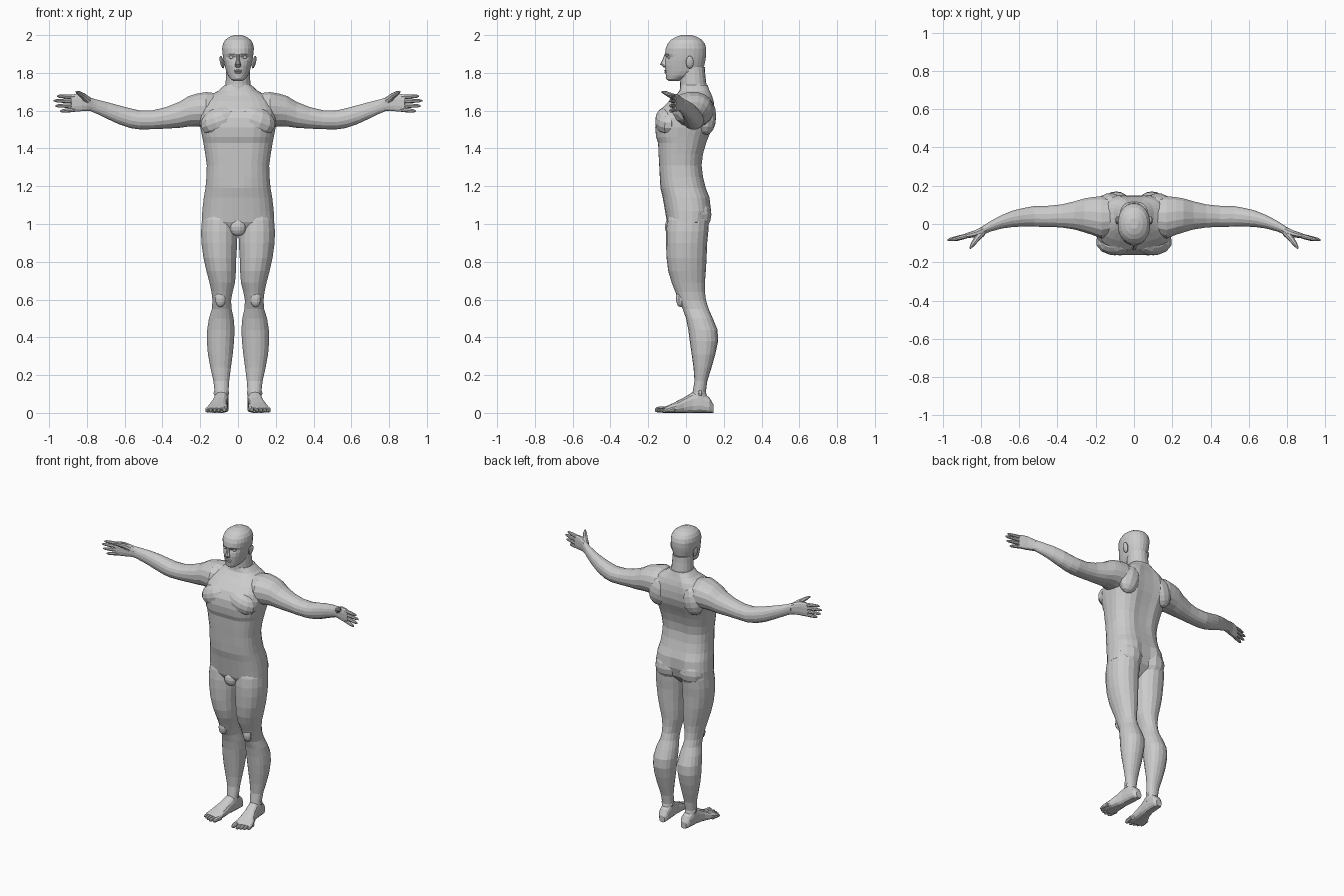
import bpy, bmesh, math
from mathutils import Vector


def loft(name, rings, mirror=False):
    """Skin a list of closed point rings, cap both ends, optionally mirror across x."""
    bm = bmesh.new()
    vs = [[bm.verts.new(p) for p in r] for r in rings]
    n = len(vs[0])
    for a, b in zip(vs, vs[1:]):
        for i in range(n):
            j = (i + 1) % n
            bm.faces.new((a[i], a[j], b[j], b[i]))
    bm.faces.new(vs[0])
    bm.faces.new(vs[-1])
    bmesh.ops.recalc_face_normals(bm, faces=bm.faces)
    me = bpy.data.meshes.new(name)
    bm.to_mesh(me)
    bm.free()
    ob = bpy.data.objects.new(name, me)
    bpy.context.collection.objects.link(ob)
    if mirror:
        ob.modifiers.new("mirror", "MIRROR").use_mirror_merge = False
    return ob


def oval(c, u, v, n=16, p=2.0):
    """Superellipse ring around c spanned by u and v."""
    c, u, v = Vector(c), Vector(u), Vector(v)
    out = []
    for i in range(n):
        a = 2 * math.pi * (i + 0.5) / n
        s, t = math.cos(a), math.sin(a)
        out.append(c + u * math.copysign(abs(s) ** (2 / p), s)
                   + v * math.copysign(abs(t) ** (2 / p), t))
    return out


def upright(name, rows, n=20, p=2.3, gx=0.0, gw=0.035, mirror=False):
    """Rows: z, x_min, x_max, y_front, y_back, front groove, back groove."""
    rings = []
    for z, x0, x1, yf, yb, fg, bg in rows:
        ym = (yf + yb) / 2
        ring = oval(((x0 + x1) / 2, ym, z), ((x1 - x0) / 2, 0, 0), (0, (yb - yf) / 2, 0), n, p)
        for q in ring:
            k = math.exp(-((abs(q.x) - gx) / gw) ** 2)
            q.y += fg * k if q.y < ym else -bg * k
        rings.append(ring)
    return loft(name, rings, mirror)


def tube(name, pts, radii, n=8, mirror=True):
    pts = [Vector(p) for p in pts]
    rings = []
    for i, p in enumerate(pts):
        d = (pts[min(i + 1, len(pts) - 1)] - pts[max(i - 1, 0)]).normalized()
        u = d.cross(Vector((0.3, 0.9, 0.3))).normalized()
        rings.append(oval(p, u * radii[i], d.cross(u) * radii[i], n))
    return loft(name, rings, mirror)


def blob(name, c, r, tilt=0.0, mirror=True, n=12):
    """Low-poly ellipsoid, tilted in the xz plane."""
    ca, sa = math.cos(tilt), math.sin(tilt)
    rings = []
    for k in range(9):
        a = math.pi * (k + 0.15) / 8.3
        w, h = math.sin(a), -math.cos(a) * r[2]
        rings.append(oval((c[0] + h * sa, c[1], c[2] + h * ca),
                          (r[0] * w * ca, 0, -r[0] * w * sa), (0, r[1] * w, 0), n))
    return loft(name, rings, mirror)


def sym(rows):
    return [(z, -w, w, *rest) for z, w, *rest in rows]


# torso with chest, spine groove and buttocks
upright("torso", sym([
    (0.945, .07, -.06, .06, 0, .02), (0.975, .15, -.085, .10, 0, .05),
    (1.01, .193, -.102, .125, 0, .06), (1.07, .190, -.112, .138, 0, .05),
    (1.14, .182, -.124, .130, 0, .025), (1.19, .173, -.136, .11, 0, .012),
    (1.25, .168, -.142, .095, .006, .014), (1.31, .166, -.146, .088, .008, .018),
    (1.37, .174, -.150, .095, .01, .02), (1.43, .184, -.153, .113, .012, .025),
    (1.46, .190, -.164, .125, .014, .028), (1.51, .200, -.169, .146, .016, .03),
    (1.56, .203, -.163, .158, .016, .03), (1.61, .195, -.135, .158, .01, .028),
    (1.65, .180, -.095, .152, .008, .022), (1.68, .150, -.06, .142, .006, .015),
    (1.705, .105, -.035, .13, 0, .008), (1.735, .072, -.028, .115, 0, 0)]), n=28, p=2.6)

# chest and hip muscles
blob("chest_muscle", (.095, -.095, 1.545), (.108, .07, .075), tilt=.35)
blob("shoulder_blade", (.125, .105, 1.57), (.075, .056, .10), tilt=-.25)
blob("buttock", (.09, .06, 1.05), (.088, .077, .09))
blob("groin", (0, -.075, .985), (.045, .038, .05), mirror=False)

# neck
upright("neck", sym([
    (1.66, .085, -.04, .13, 0, 0), (1.70, .075, -.033, .122, 0, 0), (1.74, .067, -.032, .108, 0, 0),
    (1.79, .064, -.035, .102, 0, 0), (1.83, .062, -.04, .10, 0, 0)]), n=18, p=2.1)

# head with eye sockets
upright("head", sym([
    (1.757, .025, -.092, -.04, 0, 0), (1.768, .040, -.103, -.01, 0, 0),
    (1.785, .053, -.107, .05, 0, 0), (1.81, .063, -.110, .085, 0, 0),
    (1.84, .071, -.112, .098, 0, 0), (1.865, .077, -.111, .103, .004, 0),
    (1.883, .080, -.110, .106, .014, 0), (1.90, .082, -.112, .108, 0, 0),
    (1.93, .085, -.108, .108, 0, 0), (1.955, .080, -.098, .10, 0, 0),
    (1.975, .068, -.08, .085, 0, 0), (1.99, .047, -.055, .06, 0, 0),
    (2.0, .02, -.025, .03, 0, 0)]), n=24, p=2.15, gx=.034, gw=.019)
upright("nose", sym([
    (1.828, .010, -.116, -.09, 0, 0), (1.836, .018, -.126, -.09, 0, 0),
    (1.846, .016, -.137, -.09, 0, 0), (1.865, .010, -.127, -.09, 0, 0),
    (1.90, .009, -.113, -.09, 0, 0)]), n=10, p=2)
blob("lip_upper", (0, -.104, 1.812), (.024, .012, .006), mirror=False)
blob("lip_lower", (0, -.103, 1.802), (.020, .012, .006), mirror=False)
blob("chin", (0, -.09, 1.775), (.024, .018, .015), mirror=False)
blob("eye", (.034, -.086, 1.882), (.014, .012, .009))
blob("ear", (.085, .02, 1.857), (.011, .021, .034), tilt=.22)

# arm, from inside the shoulder to the wrist: x, y, z, y radius, z radius
arm = [(.08, .04, 1.60, .09, .09), (.17, .035, 1.605, .112, .095), (.22, .042, 1.603, .10, .088),
       (.26, .045, 1.597, .09, .082), (.31, .045, 1.578, .075, .07), (.38, .042, 1.562, .061, .058),
       (.45, .04, 1.552, .056, .051), (.52, .04, 1.551, .055, .051), (.57, .036, 1.56, .05, .053),
       (.63, .028, 1.578, .044, .051), (.69, .012, 1.60, .036, .045), (.75, -.012, 1.622, .028, .038),
       (.79, -.033, 1.637, .023, .036)]
loft("arm", [oval((x, y, z), (0, ry, 0), (0, 0, rz), 16, 2.2) for x, y, z, ry, rz in arm], True)

# hand
palm = [(.77, -.024, 1.63, .022, .034), (.80, -.04, 1.639, .021, .041), (.83, -.051, 1.643, .018, .047),
        (.86, -.058, 1.642, .015, .048), (.885, -.064, 1.639, .012, .045)]
loft("palm", [oval((x, y, z), (.2 * ry, ry, 0), (0, 0, rz), 12, 2.6) for x, y, z, ry, rz in palm], True)
for z0, tip_x, tip_z in ((1.673, .958, 1.677), (1.651, .975, 1.653), (1.628, .966, 1.625), (1.606, .94, 1.597)):
    a, b = Vector((.865, -.06, z0)), Vector((tip_x, -.084, tip_z))
    tube("finger", [a, a.lerp(b, .45), a.lerp(b, .85), b], [.012, .0115, .009, .004])
tube("thumb", [(.795, -.045, 1.655), (.82, -.075, 1.678), (.842, -.105, 1.692), (.857, -.128, 1.70)],
     [.021, .016, .012, .005])

# leg
leg = [(1.07, .015, .17, -.085, .11), (1.02, .005, .192, -.10, .122), (.96, .002, .197, -.106, .118),
       (.90, .003, .195, -.106, .112), (.82, .008, .184, -.103, .109), (.75, .01, .168, -.094, .105),
       (.69, .015, .152, -.076, .10), (.64, .028, .141, -.056, .10), (.595, .036, .136, -.04, .106),
       (.55, .033, .139, -.017, .12), (.50, .022, .155, .0, .142), (.44, .017, .164, .012, .167),
       (.38, .02, .166, .02, .170), (.31, .027, .16, .03, .155), (.24, .037, .147, .04, .135),
       (.17, .046, .131, .045, .113), (.11, .05, .124, .035, .105), (.06, .05, .125, .02, .118)]
upright("leg", [(*r, 0, 0) for r in leg], n=18, p=2.15, mirror=True)
blob("kneecap", (.093, -.03, .605), (.03, .024, .045))
blob("ankle", (.088, .075, .105), (.043, .024, .028))

# foot: y, x, half width, top height
foot = [(.145, .082, .02, .045), (.125, .084, .034, .08), (.08, .087, .037, .115), (.035, .09, .038, .11),
        (-.01, .098, .042, .082), (-.06, .107, .052, .055), (-.10, .114, .059, .036), (-.12, .116, .056, .027)]
loft("foot", [oval((x, y, h / 2), (w, w * (.2 if y < -.05 else 0), 0), (0, 0, h / 2), 14, 2.7)
              for y, x, w, h in foot], True)
for x, y, r in ((.071, -.158, .0155), (.100, -.157, .012), (.122, -.148, .0115),
                (.143, -.137, .011), (.163, -.122, .0105)):
    tube("toe", [(x - .006, y + .06, r + .003), (x, y + .02, r + .003), (x + .001, y + .005, r + .001),
                 (x + .002, y - .006, r)], [r, r, r * .9, r * .45])
